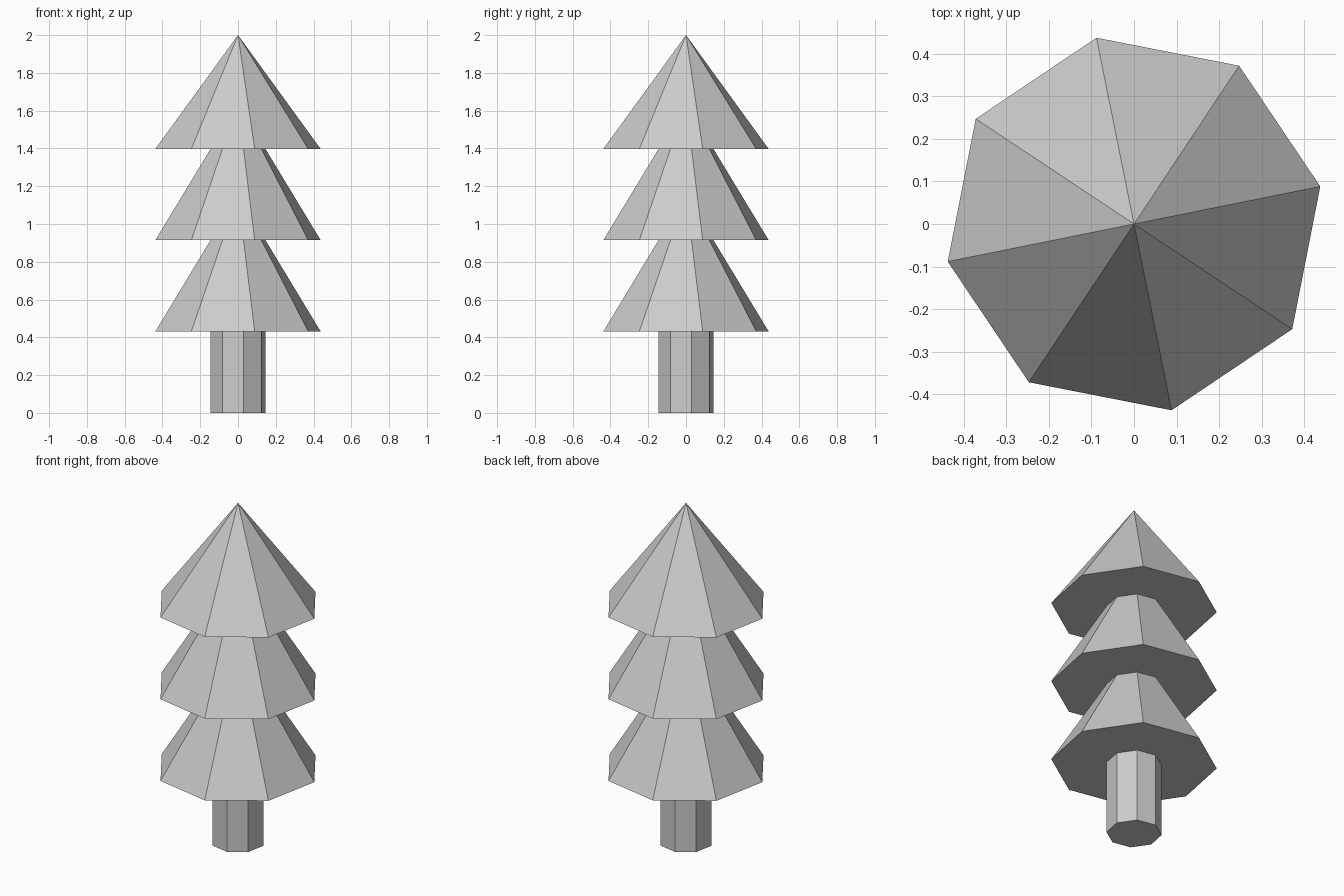
import bpy, bmesh, math

SIDES = 8
TURN = math.radians(11.4)
CORE = 0.148      # radius of the trunk and of each tier's narrow top
SKIRT = 0.446     # radius of each tier's wide rim

cube = bpy.data.objects.get("Cube")
if cube:
    bpy.data.objects.remove(cube, do_unlink=True)

grey = bpy.data.materials.new("plain_grey")
grey.use_nodes = True
colour = (0.6, 0.6, 0.6, 1)
grey.diffuse_color = colour
grey.node_tree.nodes["Principled BSDF"].inputs["Base Color"].default_value = colour


def lathe(name, profile):
    """Turn (radius, height) points into a faceted shell; radius 0 closes it."""
    bm = bmesh.new()
    rings = []
    for r, z in profile:
        count = SIDES if r else 1
        rings.append([bm.verts.new((r * math.cos(TURN + math.tau * i / SIDES),
                                    r * math.sin(TURN + math.tau * i / SIDES), z))
                      for i in range(count)])
    for low, high in zip(rings, rings[1:]):
        for i in range(SIDES):
            j = (i + 1) % SIDES
            if len(high) == 1:
                bm.faces.new((low[i], low[j], high[0]))
            else:
                bm.faces.new((low[i], low[j], high[j], high[i]))
    return name, bm, rings


def finish(name, bm):
    mesh = bpy.data.meshes.new(name)
    bm.to_mesh(mesh)
    bm.free()
    mesh.materials.append(grey)
    obj = bpy.data.objects.new(name, mesh)
    bpy.context.collection.objects.link(obj)


# Trunk, with its flat foot
name, bm, rings = lathe("trunk", [(CORE, 0), (CORE, 0.432)])
bm.faces.new(rings[0][::-1])
finish(name, bm)

# Foliage tiers: flat underside, then sloping skirt
levels = [0.432, 0.915, 1.398, 2.0]
for part, z0, z1 in zip(("lower", "middle", "top"), levels, levels[1:]):
    tip = 0 if part == "top" else CORE
    name, bm, rings = lathe(part + "_foliage", [(CORE, z0), (SKIRT, z0), (tip, z1)])
    finish(name, bm)
